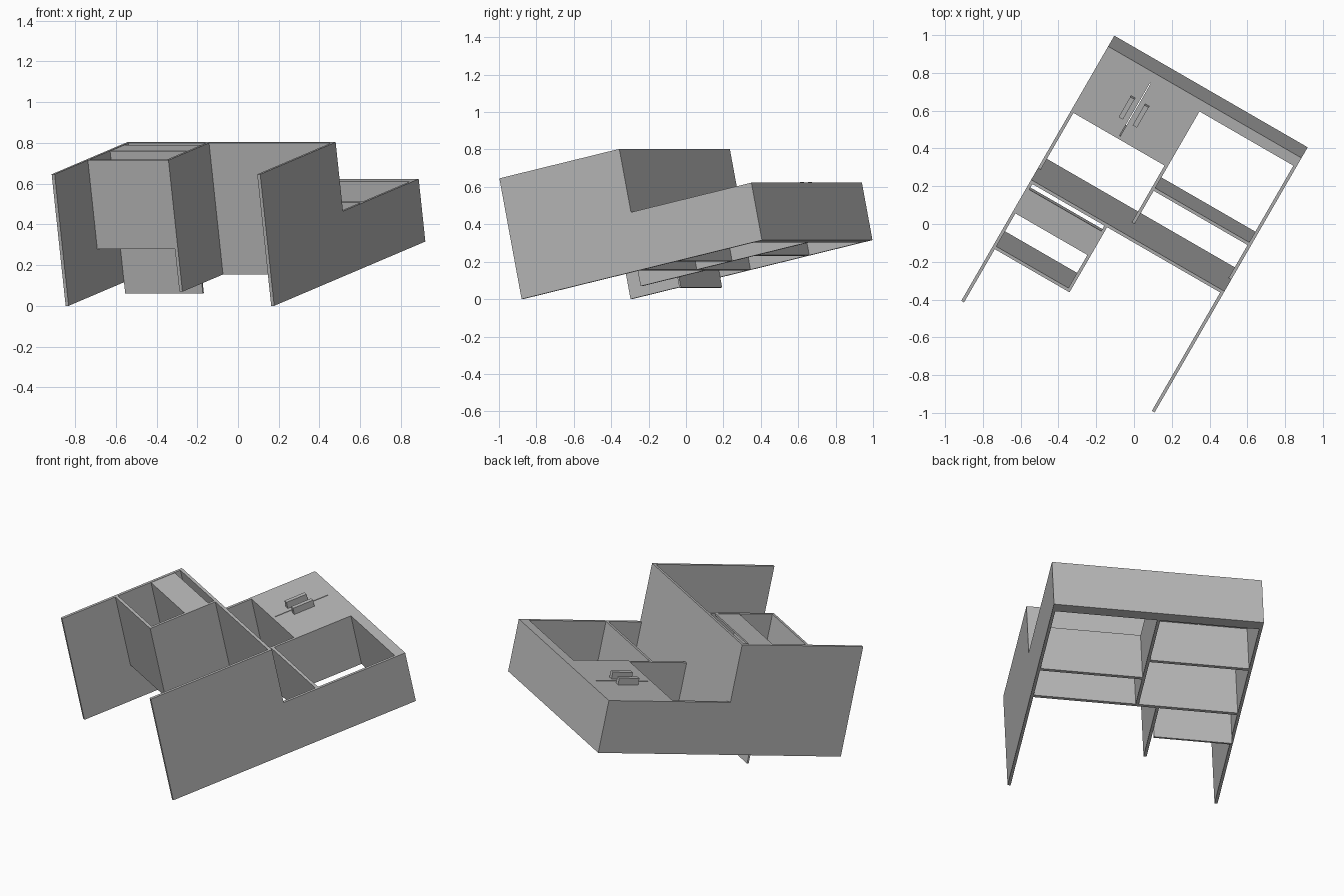
import bpy
import math
from mathutils import Matrix, Vector

if "Cube" in bpy.data.objects:
    bpy.data.objects.remove(bpy.data.objects["Cube"])

# Desk with a hutch, lying tilted on its back.
# Local axes: x = desk width, y = desk height, z = desk depth (toward the user).
W, H = 1.182, 1.517          # overall width and height
DESK_H, DESK_D = 0.757, 0.66  # desk height and depth
HUTCH_D = 0.314              # hutch depth
T = 0.017                    # board thickness
TOP_Y = 1.459                # underside of the thick top board
DIV = 0.574                  # hutch divider position
PED_W, PED_Y = 0.474, 0.333  # drawer pedestal width and bottom

place = (Matrix.Translation(Vector((-0.846, -0.288, 0.0)))
         @ Matrix.Rotation(math.radians(-30), 4, 'Z')
         @ Matrix.Rotation(math.radians(12), 4, 'X'))

grey = bpy.data.materials.new("grey_board")
grey.diffuse_color = (0.48, 0.48, 0.48, 1.0)
grey.use_nodes = True
grey.node_tree.nodes["Principled BSDF"].inputs["Base Color"].default_value = grey.diffuse_color


def board(name, x, y, z):
    """Box spanning the given (min, max) ranges in desk axes."""
    bpy.ops.mesh.primitive_cube_add(size=1)
    ob = bpy.context.object
    ob.name = name
    size = Matrix.Diagonal((x[1] - x[0], y[1] - y[0], z[1] - z[0], 1))
    mid = Matrix.Translation(Vector((sum(x) / 2, sum(y) / 2, sum(z) / 2)))
    ob.data.transform(place @ mid @ size)
    ob.data.materials.append(grey)
    return ob


# Side panels of desk and hutch
for side, x0 in (("left", 0.0), ("right", W - T)):
    board(side + "_desk_side", (x0, x0 + T), (0, DESK_H - T), (0, DESK_D))
    board(side + "_hutch_side", (x0, x0 + T), (DESK_H, TOP_Y), (0, HUTCH_D))

# Worktop and thick hutch top
board("worktop", (0, W), (DESK_H - T, DESK_H), (0, DESK_D))
board("hutch_top", (0, W), (TOP_Y, H), (0, HUTCH_D))

# Hutch divider and open shelf
board("hutch_divider", (DIV, DIV + T), (DESK_H, TOP_Y), (0, HUTCH_D))
board("hutch_shelf", (DIV + T, W - T), (0.98 - T, 0.98), (0, HUTCH_D))

# Cupboard floor, doors and handles
floor_y = 1.111
board("cupboard_floor", (T, DIV), (floor_y, floor_y + T), (0, HUTCH_D))
mid = 0.291
gap = 0.0025
for side, x in (("left", (T, mid - gap)), ("right", (mid + gap, DIV))):
    board(side + "_door", x, (floor_y + T, TOP_Y), (HUTCH_D - T, HUTCH_D))
for side, s in (("left", -1), ("right", 1)):
    c = mid + s * 0.043
    board(side + "_door_handle", (c - 0.013, c + 0.013), (1.222, 1.348),
          (HUTCH_D, HUTCH_D + 0.04))

# Pedestal under the worktop
board("pedestal_side", (PED_W - T, PED_W), (PED_Y + T, DESK_H - T), (0, DESK_D))
board("pedestal_side_foot", (PED_W - T, PED_W), (PED_Y, PED_Y + T), (0, 0.215))
board("pedestal_floor", (T, PED_W), (PED_Y, PED_Y + T), (0.215, DESK_D))

# Drawer: front plate and a base sticking out at the back
board("drawer_base", (T, PED_W - T), (0.556, 0.566), (-0.057, DESK_D - 0.012))
board("drawer_front", (T, PED_W - T), (0.556, 0.705), (DESK_D - 0.012, DESK_D - 0.002))
